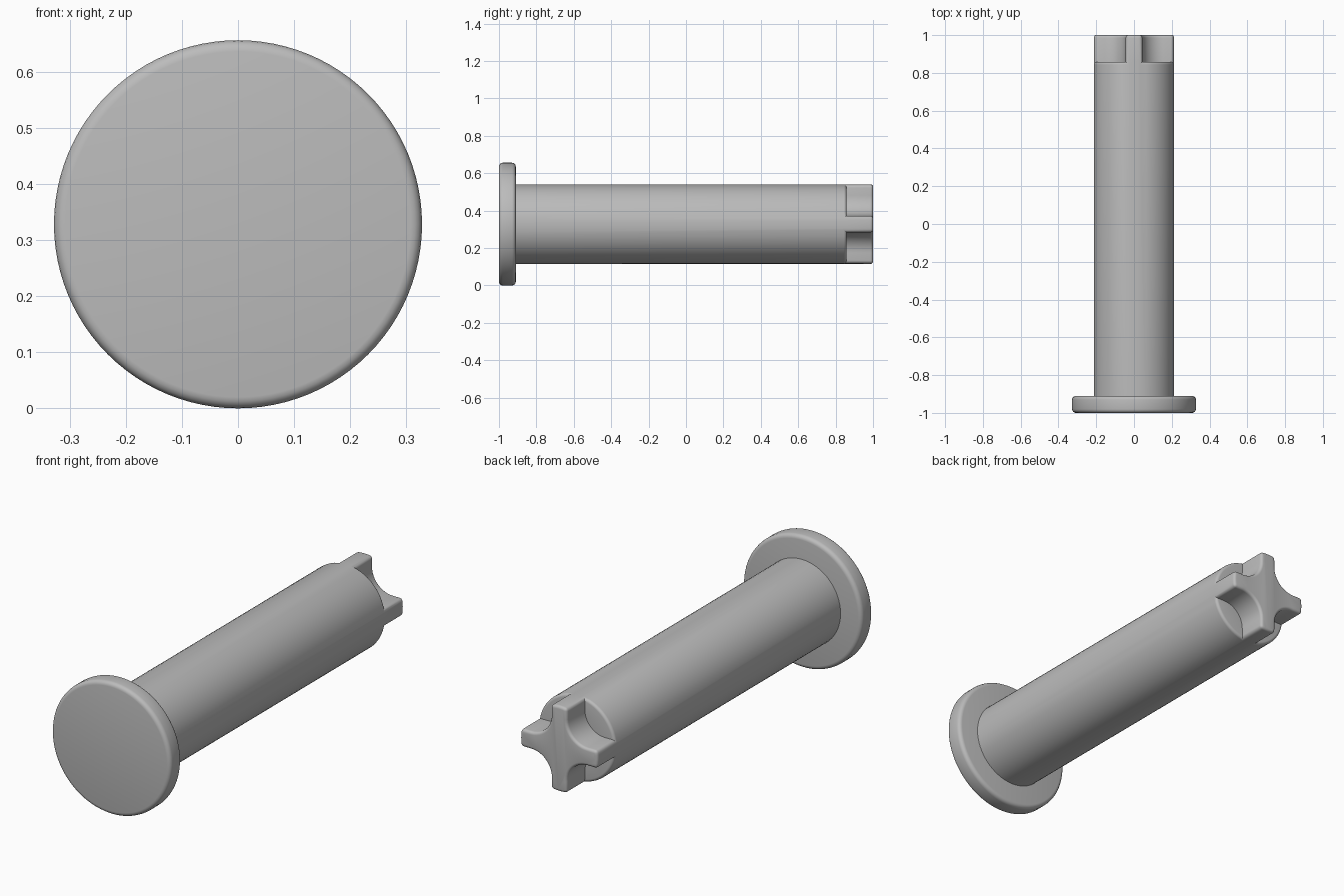
import bpy, bmesh
from math import sin, cos, pi, asin, radians

cube = bpy.data.objects.get("Cube")
if cube:
    bpy.data.objects.remove(cube)

AXIS_Z = 0.328      # height of the pin axis
SHAFT_R = 0.213
ARM_HALF = 0.044
FILLET = 0.11

grey = bpy.data.materials.new("plain grey")
grey.use_nodes = True
color = (0.5, 0.5, 0.5, 1)
grey.diffuse_color = color
grey.node_tree.nodes["Principled BSDF"].inputs["Base Color"].default_value = color


def rotate(p, quarter):
    """Turn a 2D point by quarter turns."""
    a, b = p
    for _ in range(quarter):
        a, b = -b, a
    return a, b


def ring(bm, points, y):
    return [bm.verts.new((a, y, b + AXIS_Z)) for a, b in points]


def bridge(bm, low, high):
    n = len(low)
    for i in range(n):
        j = (i + 1) % n
        bm.faces.new((low[i], low[j], high[j], high[i]))


def finish(bm, name, width):
    """Round the convex sharp edges and make a smooth shaded object."""
    bmesh.ops.recalc_face_normals(bm, faces=bm.faces)
    sharp = [e for e in bm.edges if e.is_manifold and e.is_convex
             and e.calc_face_angle() > radians(40)]
    bmesh.ops.bevel(bm, geom=sharp, offset=width, segments=4, profile=0.5,
                    affect='EDGES', clamp_overlap=True)
    mesh = bpy.data.meshes.new(name)
    bm.to_mesh(mesh)
    bm.free()
    mesh.materials.append(grey)
    obj = bpy.data.objects.new(name, mesh)
    bpy.context.collection.objects.link(obj)
    bpy.ops.object.select_all(action='DESELECT')
    obj.select_set(True)
    bpy.context.view_layer.objects.active = obj
    bpy.ops.object.shade_smooth_by_angle(angle=radians(35))


# Round flange at the front
bm = bmesh.new()
disc = [(0.328 * cos(2 * pi * i / 96), 0.328 * sin(2 * pi * i / 96)) for i in range(96)]
front, back = ring(bm, disc, -1), ring(bm, disc, -0.91)
bridge(bm, front, back)
bm.faces.new(front)
bm.faces.new(back)
finish(bm, "flange", 0.02)

# Shaft with a four-armed key end
bm = bmesh.new()
half = asin(ARM_HALF / SHAFT_R)
TIP, GAP = 4, 12    # circle steps across an arm tip and a notch
tip = [-half + 2 * half * i / TIP for i in range(TIP)]
gap = [half + (pi / 2 - 2 * half) * i / GAP for i in range(GAP)]
circle = [rotate((SHAFT_R * cos(a), SHAFT_R * sin(a)), q)
          for q in range(4) for a in tip + gap]
base, rim = ring(bm, circle, -0.93), ring(bm, circle, 0.858)
bridge(bm, base, rim)

# Concave notch wall, from one arm to the next
c = ARM_HALF + FILLET
wall = [(c - FILLET * sin(pi / 2 * i / 12), c - FILLET * cos(pi / 2 * i / 12))
        for i in range(13)]
cap = []
step = TIP + GAP
for q in range(4):
    start = q * step
    tip_low = [rim[(start + i) % len(rim)] for i in range(TIP + 1)]
    notch_rim = [rim[(start + TIP + i) % len(rim)] for i in range(GAP + 1)]
    tip_high = ring(bm, circle[start:start + TIP + 1], 1)
    pts = [rotate(p, q) for p in wall]
    wall_low, wall_high = ring(bm, pts, 0.858), ring(bm, pts, 1)
    cap.append((tip_low, tip_high, notch_rim, wall_low, wall_high))

outline = []
for q, (tip_low, tip_high, notch_rim, wall_low, wall_high) in enumerate(cap):
    next_tip = cap[(q + 1) % 4][1]
    low = [notch_rim[0]] + wall_low + [notch_rim[-1]]
    high = [tip_high[-1]] + wall_high + [next_tip[0]]
    for lows, highs in ((tip_low, tip_high), (low, high)):
        for i in range(len(lows) - 1):
            bm.faces.new((lows[i], lows[i + 1], highs[i + 1], highs[i]))
    bm.faces.new(notch_rim + wall_low[::-1])
    outline += tip_high + wall_high
bm.faces.new(outline)
finish(bm, "shaft_with_key_end", 0.014)
